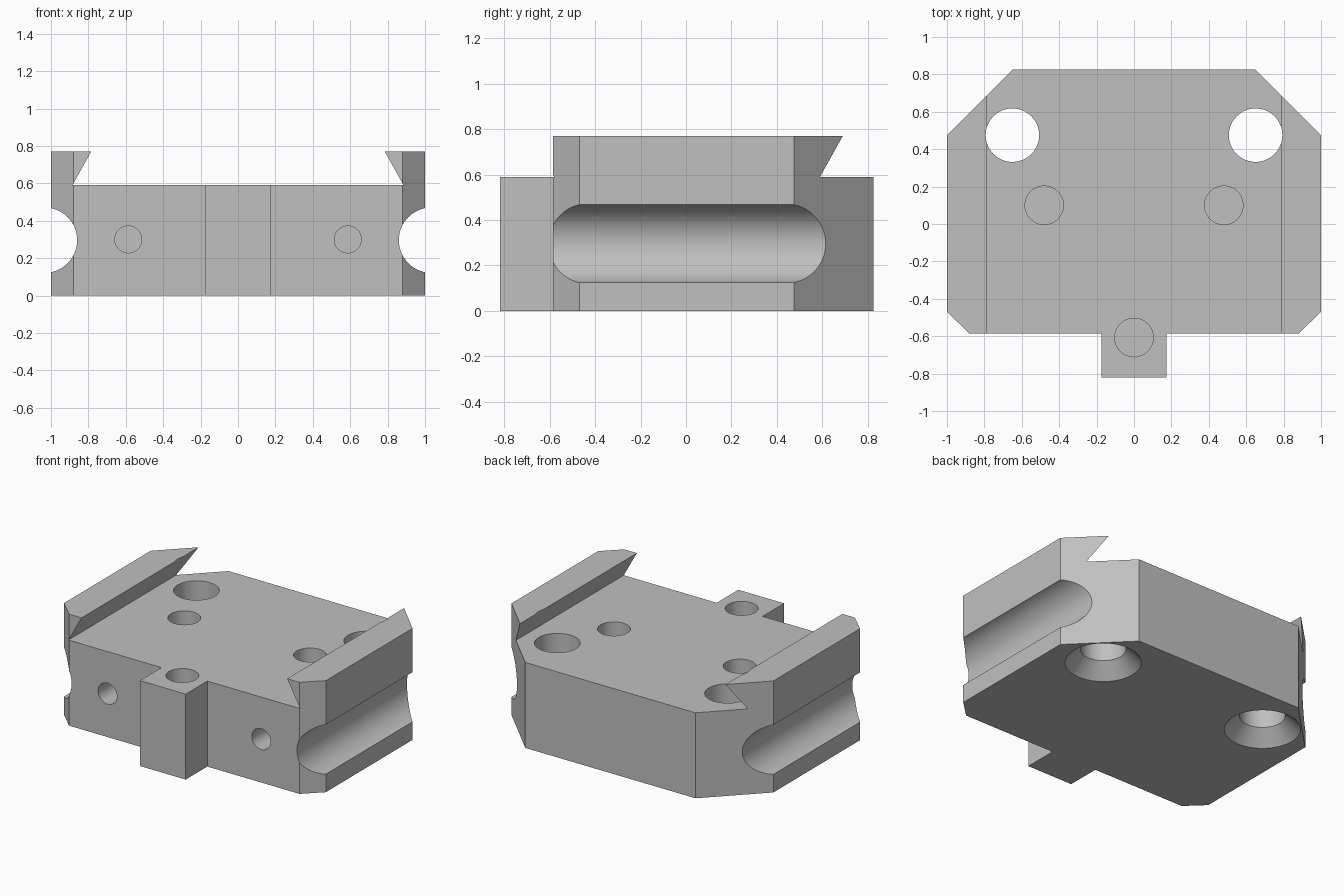
import bpy
import bmesh
from math import pi, radians
from mathutils import Matrix

cube = bpy.data.objects.get("Cube")
if cube:
    bpy.data.objects.remove(cube, do_unlink=True)

FLOOR, TOP = 0.59, 0.77

grey = bpy.data.materials.new("mid grey")
grey.use_nodes = True
grey.diffuse_color = (0.53, 0.53, 0.53, 1)
for node in grey.node_tree.nodes:
    if node.type == 'BSDF_PRINCIPLED':
        node.inputs["Base Color"].default_value = grey.diffuse_color


def finish(name, bm):
    bmesh.ops.recalc_face_normals(bm, faces=bm.faces)
    mesh = bpy.data.meshes.new(name)
    bm.to_mesh(mesh)
    bm.free()
    mesh.materials.append(grey)
    obj = bpy.data.objects.new(name, mesh)
    bpy.context.collection.objects.link(obj)
    return obj


def mirrored(half):
    """Close a right-hand half outline by mirroring it across x = 0."""
    return half + [(-x, y) for x, y in reversed(half)]


def prism(name, outline, place, vector):
    """Extrude an outline; place maps its 2D points into space."""
    bm = bmesh.new()
    face = bm.faces.new([bm.verts.new(place(a, b)) for a, b in outline])
    ext = bmesh.ops.extrude_face_region(bm, geom=[face])["geom"]
    bmesh.ops.translate(bm, vec=vector,
                        verts=[v for v in ext if isinstance(v, bmesh.types.BMVert)])
    return finish(name, bm)


def cylinder(name, centre, r1, depth, r2=None, along_y=False):
    """Cylinder or cone centred on a point, r1 at its low end."""
    bm = bmesh.new()
    turn = Matrix.Rotation(pi / 2, 4, 'X') if along_y else Matrix()
    bmesh.ops.create_cone(bm, cap_ends=True, segments=64, radius1=r1,
                          radius2=r1 if r2 is None else r2, depth=depth,
                          matrix=Matrix.Translation(centre) @ turn)
    return finish(name, bm)


# Body with chamfered corners and a front tab
body = prism("dovetail_block",
             mirrored([(0.175, -0.82), (0.175, -0.585), (0.88, -0.585),
                       (1, -0.47), (1, 0.475), (0.65, 0.825)]),
             lambda x, y: (x, y, 0), (0, 0, TOP))

# Dovetail channel that leaves the two undercut rails
cutters = [prism("channel_cutter",
                 mirrored([(0.885, FLOOR), (0.729, TOP + 0.1)]),
                 lambda x, z: (x, -1, z), (0, 2, 0))]

# Mirrored holes and side grooves
for s in (-1, 1):
    cutters += [
        cylinder("side_groove_cutter", (s * 1.035, 0, 0.296), 0.175, 3, along_y=True),
        cylinder("through_hole_cutter", (s * 0.65, 0.475, 0.5), 0.143, 2),
        cylinder("countersink_cutter", (s * 0.65, 0.475, 0.0435), 0.249, 0.107, r2=0.142),
        cylinder("top_pocket_cutter", (s * 0.48, 0.1, FLOOR), 0.103, 0.7),
        cylinder("front_hole_cutter", (s * 0.587, -0.585, 0.3), 0.072, 0.8, along_y=True),
    ]
cutters.append(cylinder("tab_pocket_cutter", (0, -0.607, FLOOR), 0.103, 0.7))

# Cut, then drop the cutters
bpy.context.view_layer.objects.active = body
body.select_set(True)
for cutter in cutters:
    mod = body.modifiers.new("cut", 'BOOLEAN')
    mod.operation = 'DIFFERENCE'
    mod.solver = 'EXACT'
    mod.object = cutter
    bpy.ops.object.modifier_apply(modifier=mod.name)
    bpy.data.objects.remove(cutter, do_unlink=True)

bpy.ops.object.select_all(action='DESELECT')
body.select_set(True)
bpy.context.view_layer.objects.active = body
bpy.ops.object.shade_smooth_by_angle(angle=radians(20))
